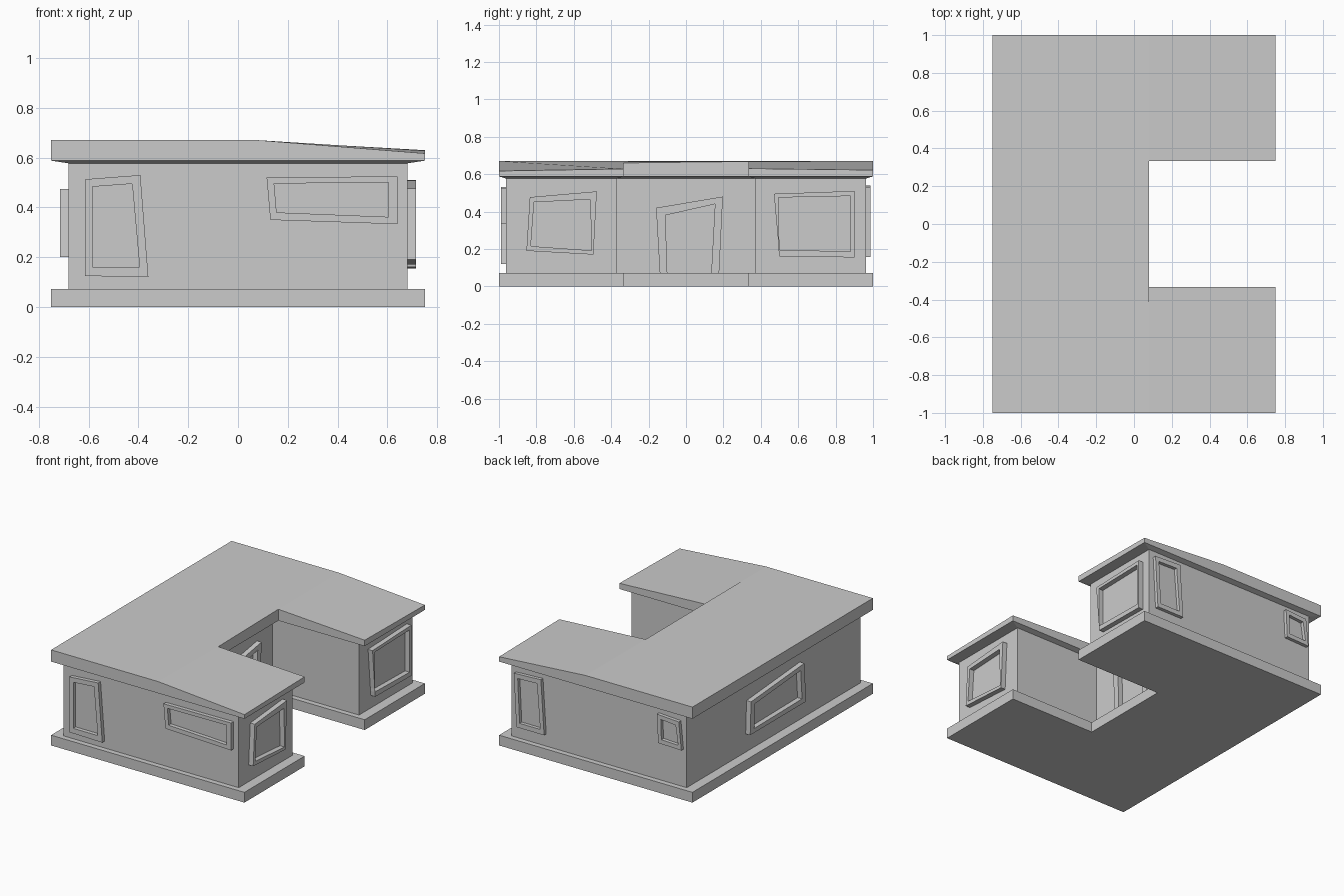
import bpy, bmesh

if "Cube" in bpy.data.objects:
    bpy.data.objects.remove(bpy.data.objects["Cube"])

# U-shaped outlines, counter-clockwise, as (x, y)
RIM = [(-.75, -1), (.08, -1), (.75, -1), (.75, -.333), (.08, -.333),
       (.08, .333), (.75, .333), (.75, 1), (.08, 1), (-.75, 1)]
WALL = [(-.68, -.963), (.01, -.963), (.68, -.963), (.68, -.37), (.01, -.37),
        (.01, .37), (.68, .37), (.68, .963), (.01, .963), (-.68, .963)]
CELLS = [(0, 1, 4, 5, 8, 9), (1, 2, 3, 4), (5, 6, 7, 8)]  # body and two wings
N = len(RIM)


def finish(name, bm):
    bmesh.ops.recalc_face_normals(bm, faces=bm.faces)
    mesh = bpy.data.meshes.new(name)
    bm.to_mesh(mesh)
    bm.free()
    obj = bpy.data.objects.new(name, mesh)
    bpy.context.collection.objects.link(obj)


def loft(name, loops):
    """Bridge stacked U-shaped loops and close both ends."""
    bm = bmesh.new()
    rows = []
    for outline, z in loops:
        heights = z if isinstance(z, list) else [z] * N
        rows.append([bm.verts.new((x, y, h)) for (x, y), h in zip(outline, heights)])
    for a, b in zip(rows, rows[1:]):
        for i in range(N):
            j = (i + 1) % N
            bm.faces.new((a[i], a[j], b[j], b[i]))
    for row in (rows[0], rows[-1]):
        for cell in CELLS:
            bm.faces.new([row[i] for i in cell])
    finish(name, bm)


def frame(name, axis, wall, front, outer, inner):
    """Raised crooked frame; points are (position along wall, z)."""
    bm = bmesh.new()

    def ring(pts, depth):
        return [bm.verts.new((depth, u, z) if axis == 'x' else (u, depth, z))
                for u, z in pts]
    rings = [ring(outer, wall), ring(outer, front), ring(inner, front), ring(inner, wall)]
    for k in range(4):
        a, b = rings[k], rings[(k + 1) % 4]
        for i in range(4):
            j = (i + 1) % 4
            bm.faces.new((a[i], a[j], b[j], b[i]))
    finish(name, bm)


# Base slab, walls and sagging roof
loft("base_slab", [(RIM, 0), (RIM, .072)])
loft("walls", [(WALL, .07), (WALL, .58)])
loft("roof", [(WALL, .577), (RIM, .588),
              (RIM, [.67, .67, .617, .628, .66, .668, .63, .622, .67, .67])])

# Front windows
frame("front_tall_window", 'y', -.963, -.99,
      [(-.615, .125), (-.36, .12), (-.392, .53), (-.615, .513)],
      [(-.585, .16), (-.395, .16), (-.425, .495), (-.585, .483)])
frame("front_wide_window", 'y', -.963, -.99,
      [(.13, .35), (.64, .333), (.64, .525), (.115, .52)],
      [(.155, .38), (.605, .362), (.605, .5), (.145, .496)])

# Windows on the wing ends
frame("front_wing_window", 'x', .68, .715,
      [(-.853, .19), (-.495, .17), (-.477, .508), (-.835, .477)],
      [(-.83, .215), (-.505, .192), (-.512, .465), (-.812, .45)])
frame("back_wing_window", 'x', .68, .715,
      [(.5, .16), (.9, .155), (.9, .51), (.47, .495)],
      [(.495, .195), (.88, .187), (.88, .483), (.495, .475)])

# Doorway in the courtyard
frame("door_frame", 'x', .01, .045,
      [(-.14, .07), (.177, .07), (.197, .48), (-.16, .42)],
      [(-.1, .07), (.135, .07), (.155, .44), (-.11, .38)])

# Back windows
frame("back_tall_window", 'y', .963, .987,
      [(.41, .157), (.625, .157), (.645, .53), (.435, .54)],
      [(.44, .19), (.6, .19), (.615, .5), (.465, .505)])
frame("back_small_window", 'y', .963, .987,
      [(-.655, .335), (-.475, .34), (-.465, .54), (-.635, .53)],
      [(-.63, .365), (-.5, .37), (-.495, .51), (-.61, .5)])

# Left window
frame("left_window", 'x', -.68, -.715,
      [(-.31, .2), (.31, .2), (.3, .43), (-.29, .475)],
      [(-.265, .235), (.265, .23), (.26, .4), (-.25, .44)])
